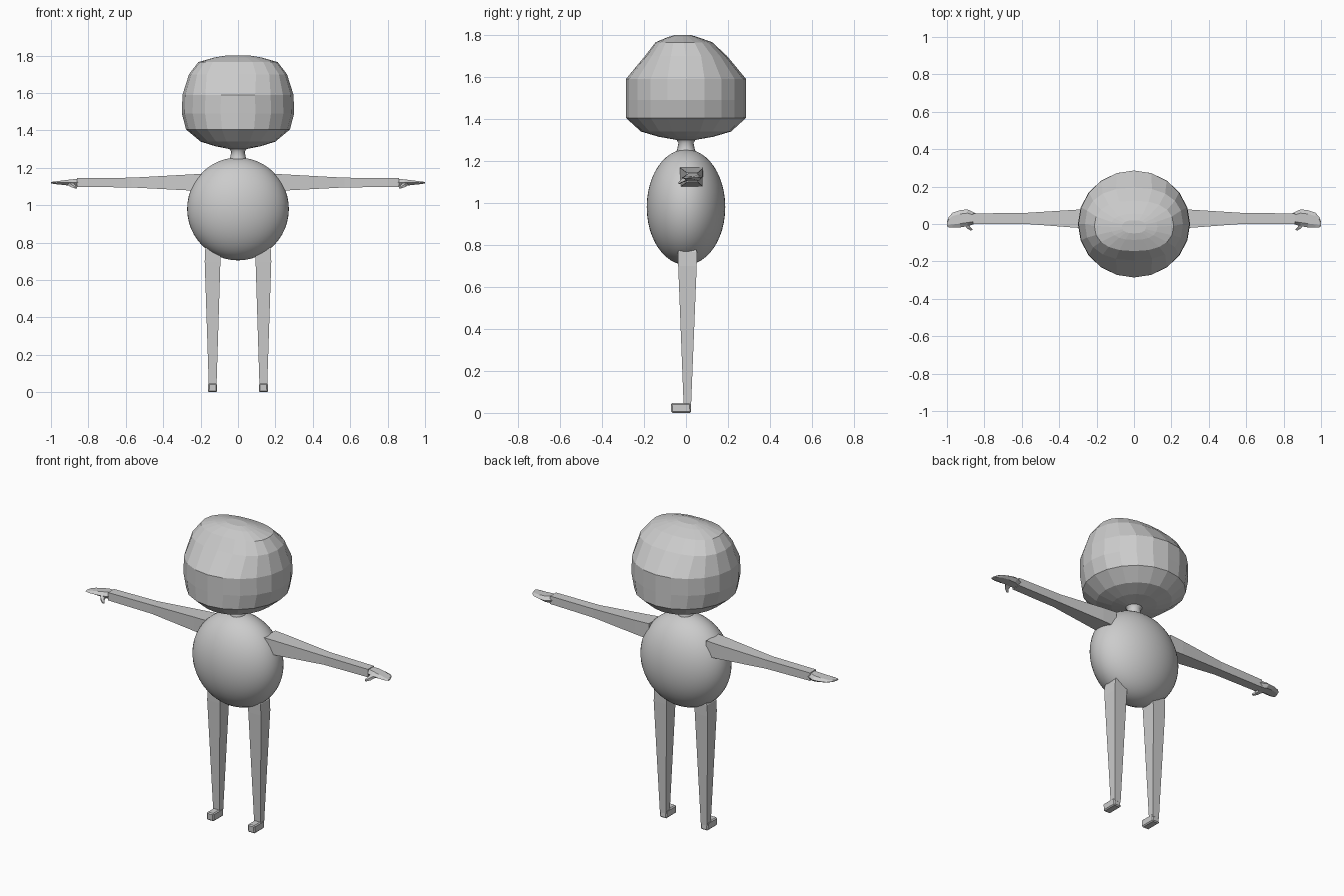
import bpy, bmesh, math

if "Cube" in bpy.data.objects:
    bpy.data.objects.remove(bpy.data.objects["Cube"])


def loft(name, rings, mirror=False, smooth=False):
    """Skin a list of equal-length point rings and cap both ends."""
    bm = bmesh.new()
    vs = [[bm.verts.new(p) for p in r] for r in rings]
    n = len(vs[0])
    for a, b in zip(vs, vs[1:]):
        for i in range(n):
            j = (i + 1) % n
            bm.faces.new((a[i], a[j], b[j], b[i]))
    bm.faces.new(vs[0])
    bm.faces.new(vs[-1])
    bmesh.ops.recalc_face_normals(bm, faces=bm.faces)
    for f in bm.faces:
        f.smooth = smooth
    me = bpy.data.meshes.new(name)
    bm.to_mesh(me)
    bm.free()
    ob = bpy.data.objects.new(name, me)
    bpy.context.collection.objects.link(ob)
    if mirror:
        ob.modifiers.new("mirror", 'MIRROR')
    return ob


def oval(z, rx, ry, cy=0, n=20, power=1.0):
    """Horizontal ring; power below 1 squares it off."""
    pts = []
    for i in range(n):
        t = 2 * math.pi * i / n
        c, s = math.cos(t), math.sin(t)
        pts.append((rx * math.copysign(abs(c) ** power, c),
                    cy + ry * math.copysign(abs(s) ** power, s), z))
    return pts


def rect_z(z, x0, x1, y0, y1):
    return [(x0, y0, z), (x1, y0, z), (x1, y1, z), (x0, y1, z)]


def rect_x(x, y0, y1, z0, z1):
    return [(x, y0, z0), (x, y1, z0), (x, y1, z1), (x, y0, z1)]


def lens_x(x, y0, y1, z0, z1):
    """Flat six-sided section across the hand."""
    zm, d = (z0 + z1) / 2, (y1 - y0) * 0.22
    return [(x, y0, zm), (x, y0 + d, z0), (x, y1 - d, z0),
            (x, y1, zm), (x, y1 - d, z1), (x, y0 + d, z1)]


# head: faceted, squashed into a left-right ridge on top
loft("head", [oval(*r) for r in [
    (1.30, 0.045, 0.045), (1.315, 0.12, 0.13), (1.34, 0.20, 0.215),
    (1.405, 0.278, 0.286), (1.49, 0.30, 0.286), (1.59, 0.297, 0.286)]] +
    [oval(*r, power=0.85) for r in [
        (1.70, 0.262, 0.195), (1.765, 0.212, 0.135, -0.01),
        (1.79, 0.125, 0.07, -0.015), (1.80, 0.065, 0.035, -0.015)]])

# neck
loft("neck", [oval(z, r, r, 0, 16) for z, r in
              [(1.22, 0.055), (1.255, 0.042), (1.285, 0.036), (1.30, 0.045), (1.32, 0.06)]],
     smooth=True)

# body: smooth egg-shaped ball
bpy.ops.mesh.primitive_uv_sphere_add(segments=48, ring_count=24, radius=1, location=(0, 0, 0.98))
body = bpy.context.object
body.name = "body"
body.scale = (0.272, 0.187, 0.275)
bpy.ops.object.shade_smooth()

# arms
loft("arms", [rect_x(*r) for r in [
    (0.19, -0.03, 0.08, 1.075, 1.168), (0.28, -0.022, 0.078, 1.08, 1.163),
    (0.57, 0.0, 0.06, 1.095, 1.147), (0.86, 0.0, 0.056, 1.098, 1.145)]], True)

# hands
loft("hands", [lens_x(*r) for r in [
    (0.845, 0.003, 0.056, 1.10, 1.143), (0.89, -0.012, 0.078, 1.103, 1.138),
    (0.93, -0.018, 0.074, 1.108, 1.133), (0.97, -0.02, 0.06, 1.112, 1.128),
    (0.99, -0.018, 0.038, 1.115, 1.126), (1.0, -0.012, 0.012, 1.117, 1.123)]], True)

# thumbs
loft("thumbs", [
    [(0.88, 0.01, 1.105), (0.91, 0.0, 1.108), (0.91, 0.0, 1.125), (0.88, 0.01, 1.128)],
    [(0.875, -0.018, 1.097), (0.893, -0.023, 1.097), (0.893, -0.023, 1.113), (0.875, -0.018, 1.113)],
    [(0.862, -0.03, 1.09), (0.872, -0.036, 1.09), (0.872, -0.036, 1.098), (0.862, -0.03, 1.098)]], True)

# legs
loft("legs", [rect_z(*r) for r in [
    (0.83, 0.10, 0.145, -0.02, 0.04), (0.765, 0.09, 0.175, -0.038, 0.052),
    (0.70, 0.094, 0.178, -0.037, 0.051), (0.03, 0.115, 0.156, -0.011, 0.024)]], True)

# feet: small rounded-off blocks pointing forward
feet = loft("feet", [rect_z(0.0, 0.112, 0.16, -0.07, 0.025),
                     rect_z(0.047, 0.113, 0.159, -0.072, 0.022)], True)
bev = feet.modifiers.new("bevel", 'BEVEL')
bev.width = 0.006
bev.segments = 1
